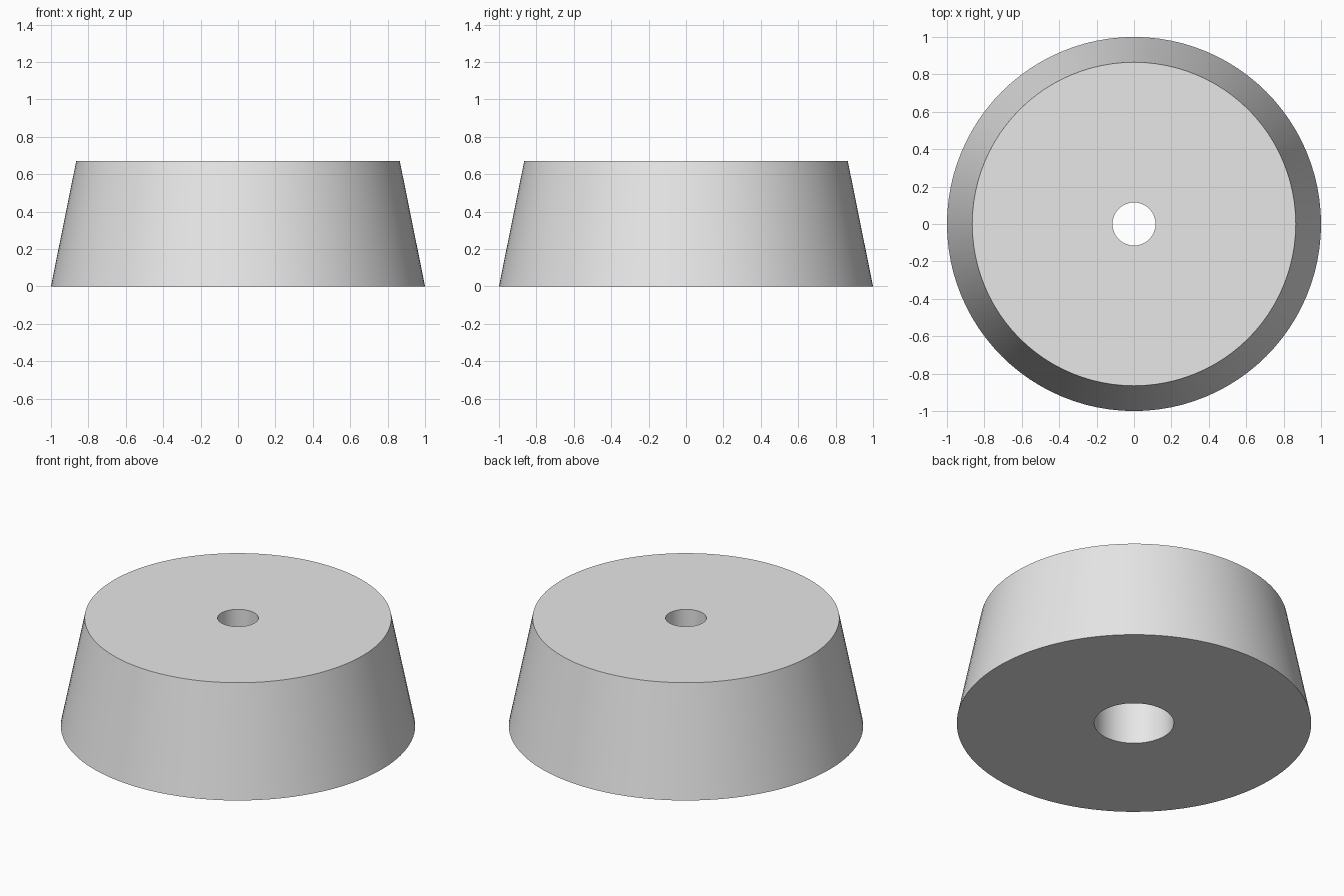
import bpy
import bmesh
import math
from mathutils import Matrix

if "Cube" in bpy.data.objects:
    bpy.data.objects.remove(bpy.data.objects["Cube"])

SEGMENTS = 96

grey = bpy.data.materials.new("light grey")
grey.diffuse_color = (0.8, 0.8, 0.8, 1.0)
grey.use_nodes = True
grey.node_tree.nodes["Principled BSDF"].inputs["Base Color"].default_value = grey.diffuse_color

# Closed half section (radius, height): tapered wall, narrow bore, wider recess below
section = [
    (1.0, 0.0), (0.865, 0.67),
    (0.115, 0.67), (0.115, 0.40),
    (0.225, 0.40), (0.225, 0.0),
]

# Revolve the section around the vertical axis
bm = bmesh.new()
verts = [bm.verts.new((r, 0, z)) for r, z in section]
edges = [bm.edges.new((verts[i], verts[(i + 1) % len(verts)]))
         for i in range(len(verts))]
bmesh.ops.spin(bm, geom=verts + edges, cent=(0, 0, 0), axis=(0, 0, 1),
               angle=2 * math.pi, steps=SEGMENTS, use_merge=True)
bmesh.ops.remove_doubles(bm, verts=bm.verts[:], dist=1e-4)
bmesh.ops.recalc_face_normals(bm, faces=bm.faces[:])

# Tapered foot
mesh = bpy.data.meshes.new("tapered_foot")
bm.to_mesh(mesh)
bm.free()
mesh.materials.append(grey)
foot = bpy.data.objects.new("tapered_foot", mesh)
bpy.context.collection.objects.link(foot)

# Smooth round walls with sharp rims
bpy.context.view_layer.objects.active = foot
foot.select_set(True)
bpy.ops.object.shade_smooth_by_angle(angle=math.radians(30))
